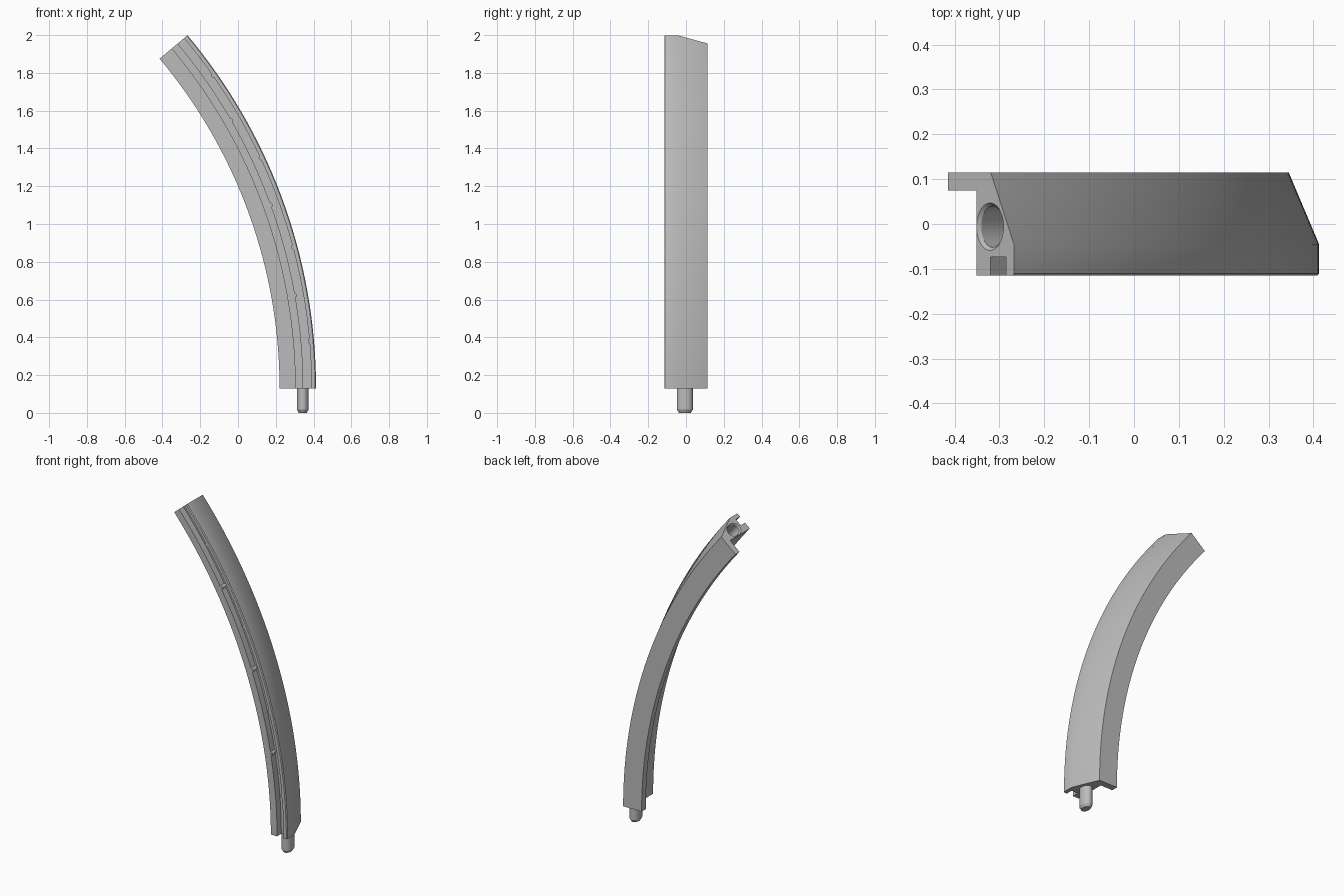
import bpy
import bmesh
from math import sin, cos, pi, radians
from mathutils import Matrix, Vector

default = bpy.data.objects.get("Cube")
if default:
    bpy.data.objects.remove(default, do_unlink=True)

CENTRE = Vector((-2.495, 0, 0.13))   # centre of the arc
SWEEP = radians(40)
AXIS_R, AXIS_Y = 2.838, -0.006       # line of the peg and socket

grey = bpy.data.materials.new("mid grey")
grey.use_nodes = True
colour = (0.5, 0.5, 0.5, 1)
grey.diffuse_color = colour
grey.node_tree.nodes["Principled BSDF"].inputs["Base Color"].default_value = colour


def finish(bm, name):
    bmesh.ops.recalc_face_normals(bm, faces=bm.faces)
    mesh = bpy.data.meshes.new(name)
    bm.to_mesh(mesh)
    bm.free()
    mesh.materials.append(grey)
    ob = bpy.data.objects.new(name, mesh)
    bpy.context.scene.collection.objects.link(ob)
    return ob


def smooth(ob):
    bpy.ops.object.select_all(action="DESELECT")
    ob.select_set(True)
    bpy.context.view_layer.objects.active = ob
    bpy.ops.object.shade_smooth_by_angle(angle=radians(25))


def on_arc(angle, radius, y):
    """Frame on the arc: local x points outward, local z along the rail."""
    turn = Matrix.Rotation(-angle, 4, "Y")
    return Matrix.Translation(CENTRE) @ turn @ Matrix.Translation((radius, y, 0))


def elliptic_loft(name, rings, matrix, sides=40):
    """Closed solid through (z, x radius, y radius) rings."""
    bm = bmesh.new()
    loops = []
    for z, rx, ry in rings:
        loops.append([bm.verts.new(matrix @ Vector((rx * cos(2 * pi * i / sides),
                                                    ry * sin(2 * pi * i / sides), z)))
                      for i in range(sides)])
    for a, b in zip(loops, loops[1:]):
        for i in range(sides):
            j = (i + 1) % sides
            bm.faces.new((a[i], a[j], b[j], b[i]))
    bm.faces.new(loops[0])
    bm.faces.new(loops[-1])
    return finish(bm, name)


# Curved rail: cross-section (radius, y) with rear flange and front groove
section = [(2.715, 0.115), (2.84, 0.115), (2.908, -0.046), (2.908, -0.11),
           (2.903, -0.115), (2.884, -0.115), (2.884, -0.074), (2.84, -0.074),
           (2.84, -0.115), (2.798, -0.115), (2.798, 0.075), (2.715, 0.075)]
bm = bmesh.new()
verts = [bm.verts.new(CENTRE + Vector((r, y, 0))) for r, y in section]
start = bm.faces.new(verts)
edges = list(start.edges)
out = bmesh.ops.spin(bm, geom=edges, cent=CENTRE, axis=(0, -1, 0),
                     angle=SWEEP, steps=64, use_duplicate=False)
end_edges = [e for e in out["geom_last"] if isinstance(e, bmesh.types.BMEdge)]
bmesh.ops.contextual_create(bm, geom=end_edges)
rail = finish(bm, "curved_rail")

# Socket with a chamfered mouth in the upper end
cutter = elliptic_loft("socket_cutter",
                       [(-0.14, 0.033, 0.046), (-0.009, 0.033, 0.046),
                        (0, 0.039, 0.053), (0.01, 0.039, 0.053)],
                       on_arc(SWEEP, AXIS_R, AXIS_Y))
cut = rail.modifiers.new("socket", "BOOLEAN")
cut.operation = "DIFFERENCE"
cut.solver = "EXACT"
cut.object = cutter
bpy.context.view_layer.objects.active = rail
bpy.ops.object.modifier_apply(modifier=cut.name)
bpy.data.objects.remove(cutter, do_unlink=True)
smooth(rail)

# Peg with a chamfered tip under the lower end
peg = elliptic_loft("peg", [(-0.13, 0.021, 0.031), (-0.113, 0.031, 0.042),
                            (0.02, 0.031, 0.042)],
                    on_arc(0, AXIS_R, AXIS_Y))
smooth(peg)

# Small retaining bumps on alternating walls of the groove
bm = bmesh.new()
for step in range(1, 8):
    wall = 2.884 if step % 2 else 2.84
    place = on_arc(radians(5 * step), wall, -0.0945)
    bmesh.ops.create_cone(bm, cap_ends=True, segments=16, radius1=0.012,
                          radius2=0.012, depth=0.0405,
                          matrix=place @ Matrix.Rotation(pi / 2, 4, "X")
                          @ Matrix.Diagonal((0.7, 1, 1, 1)))
smooth(finish(bm, "groove_bumps"))
